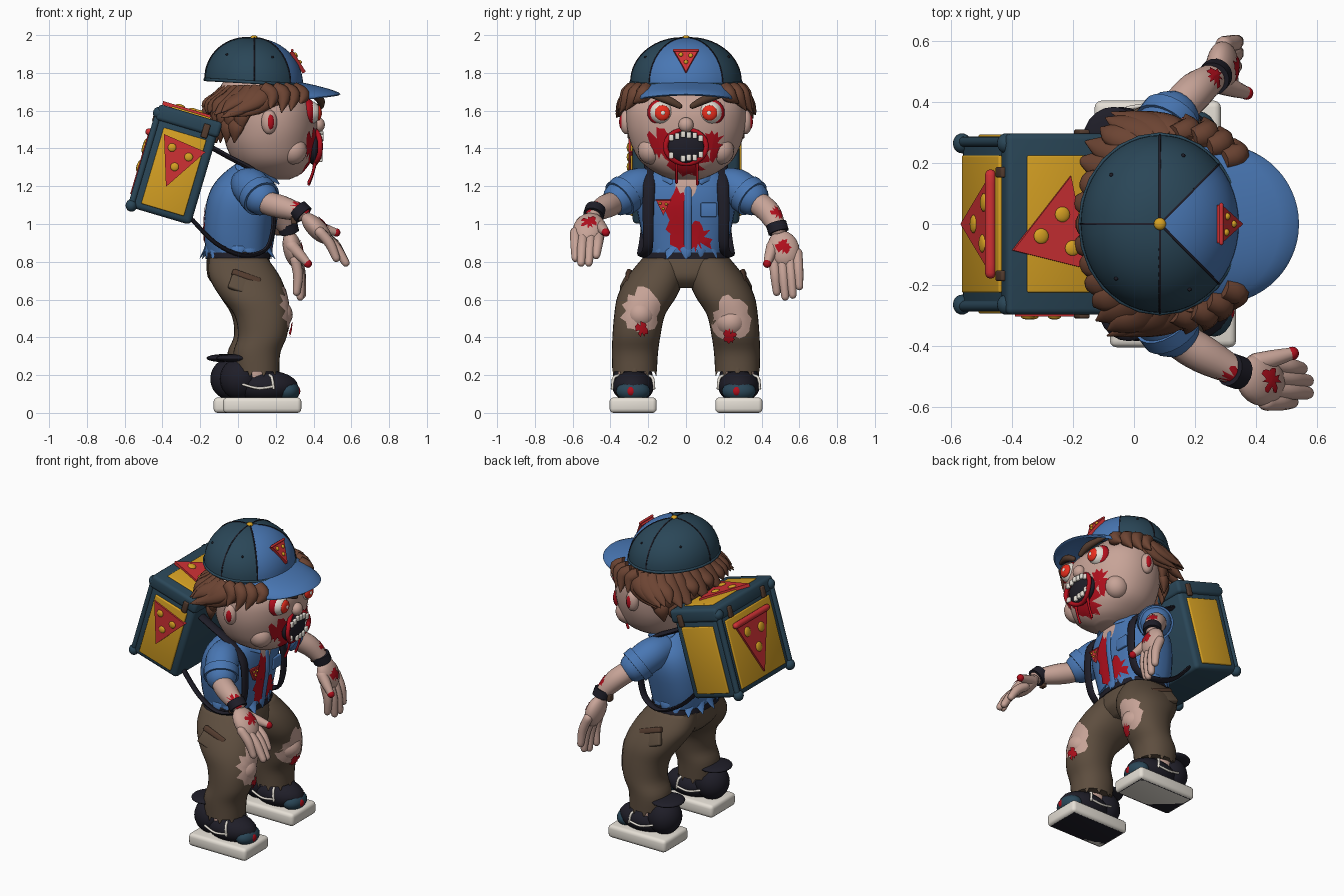
import bpy, bmesh, math, random
from math import sin, cos, pi, radians
from mathutils import Vector as V, Matrix
from mathutils.bvhtree import BVHTree

if "Cube" in bpy.data.objects:
    bpy.data.objects.remove(bpy.data.objects["Cube"])
random.seed(4)
RGB = dict(skin=(198, 162, 150), blue=(74, 118, 178), teal=(46, 72, 88), yellow=(214, 160, 40), hair=(108, 70, 54),
           pants=(94, 79, 65), dark=(36, 35, 44), red=(176, 22, 34), white=(228, 222, 212), pizza=(205, 52, 55),
           eye=(235, 50, 35), brown=(84, 62, 50))
MATS = {}
for k, c in RGB.items():
    MATS[k] = bpy.data.materials.new(k)
    MATS[k].diffuse_color = [(v / 255) ** 2.2 for v in c] + [1]

# ---- helpers ----
def obj(name, bm, mat, ang=40):
    bmesh.ops.recalc_face_normals(bm, faces=bm.faces)
    me = bpy.data.meshes.new(name)
    bm.to_mesh(me); bm.free()
    me.materials.append(MATS[mat])
    me.shade_smooth(); me.set_sharp_from_angle(angle=radians(ang))
    o = bpy.data.objects.new(name, me)
    bpy.context.collection.objects.link(o)
    return o

def ball(name, c, r, mat, R=None, n=20):
    bm = bmesh.new()
    bmesh.ops.create_uvsphere(bm, u_segments=n, v_segments=n // 2 + 2, radius=1,
                              matrix=Matrix.Translation(c) @ (R or Matrix()) @ Matrix.Diagonal((*r, 1)))
    return obj(name, bm, mat, 80)

def box(name, c, s, mat, M=None, bev=0.01):
    bm = bmesh.new()
    bmesh.ops.create_cube(bm, size=1, matrix=Matrix.Translation(c) @ Matrix.Diagonal((*s, 1)))
    bmesh.ops.bevel(bm, geom=bm.edges[:], offset=bev, segments=3, affect='EDGES', profile=0.5)
    if M: bm.transform(M)
    return obj(name, bm, mat)

def skin(name, rings, mat, closed=True, ang=60):
    bm = bmesh.new()
    vs = [[bm.verts.new(p) for p in r] for r in rings]
    n = len(vs[0])
    for a, b in zip(vs, vs[1:]):
        for i in range(n if closed else n - 1):
            bm.faces.new((a[i], a[(i + 1) % n], b[(i + 1) % n], b[i]))
    if closed:
        bm.faces.new(vs[0]); bm.faces.new(vs[-1])
    return obj(name, bm, mat, ang)

def spline(pts, k=4):
    P = [pts[0]] + list(pts) + [pts[-1]]
    out = []
    for a, b, c, d in zip(P, P[1:], P[2:], P[3:]):
        for j in range(k):
            t = j / k
            out.append(tuple(.5 * (2*q + (r-p)*t + (2*p-5*q+4*r-s)*t*t + (3*q-p-3*r+s)*t**3) for p, q, r, s in zip(a, b, c, d)))
    return out + [tuple(pts[-1])]

def loft(name, secs, mat, e=2.0, n=32):  # sections: z, cx, cy, rx, ry
    f = lambda v: math.copysign(abs(v) ** (2 / e), v)
    return skin(name, [[(cx + rx * f(cos(2*pi*i/n)), cy + ry * f(sin(2*pi*i/n)), z) for i in range(n)]
                       for z, cx, cy, rx, ry in spline(secs)], mat)

def tube(name, pts, mat, n=12, flat=1, u0=None, rnd=True, k=4):  # points: x, y, z, radius
    P = [(V(p[:3]), max(p[3], .001)) for p in spline(pts, k)]
    if rnd:
        t0, t1 = (P[0][0] - P[1][0]).normalized(), (P[-1][0] - P[-2][0]).normalized()
        ends = [(.5, .86), (.85, .53), (.98, .15)]
        a, b = P[0], P[-1]
        P = [(a[0] + t0*a[1]*h, a[1]*w) for h, w in ends[::-1]] + P + [(b[0] + t1*b[1]*h, b[1]*w) for h, w in ends]
    u, rings = V(u0) if u0 else None, []
    for i, (p, r) in enumerate(P):
        t = (P[min(i+1, len(P)-1)][0] - P[max(i-1, 0)][0]).normalized()
        u = t.orthogonal() if u is None else u - t * u.dot(t)
        u.normalize()
        w = t.cross(u)
        rings.append([p + u*r*cos(2*pi*j/n) + w*r*flat*sin(2*pi*j/n) for j in range(n)])
    return skin(name, rings, mat)

def patch(name, target, c, d, ru, rv, mat, jag=.5, off=.005, n=22):  # ragged splat projected on a surface
    me = target.data
    tree = BVHTree.FromPolygons([v.co for v in me.vertices], [p.vertices[:] for p in me.polygons])
    d = V(d).normalized()
    u = d.cross(V((0, 0, 1))).normalized(); w = u.cross(d)
    rad = [1 - jag * random.random() * (j % 2 * .6 + .4) for j in range(n)]
    bm, grid = bmesh.new(), []
    for k in range(6):
        row = []
        for j in range(n):
            s, a = (k + .05) / 5 * rad[j], 2*pi*j/n
            hit = tree.ray_cast(V(c) - d*.5 + u*ru*s*cos(a) + w*rv*s*sin(a), d)
            row.append(bm.verts.new(hit[0] - d*off) if hit[0] else None)
        grid.append(row)
    for a, b in zip(grid, grid[1:]):
        for j in range(n):
            q = (a[j], a[(j+1) % n], b[(j+1) % n], b[j])
            if all(q): bm.faces.new(q)
    return obj(name, bm, mat, 60)

def frame(c, nrm, up):
    nrm = V(nrm).normalized(); x = V(up).cross(nrm).normalized(); y = nrm.cross(x)
    return Matrix.Translation(c) @ Matrix((x, y, nrm)).transposed().to_4x4()

def pizza(name, M, s, crust=True):  # slice with apex down, round toppings
    T = [(-.5*s, .45*s), (.5*s, .45*s), (0, -.6*s)]
    skin(name + "_slice", [[M @ V((x, y, z)) for x, y in T] for z in (-.01, .01)], "pizza", ang=20)
    if crust:
        tube(name + "_crust", [tuple(M @ V((x*s, .47*s, .008))) + (.06*s,) for x in (-.5, 0, .5)], "pizza")
    for x, y in ((-.22, .25), (.2, .2), (0, -.12)):
        ball(name + "_topping", M @ V((x*s, y*s, .01)), (.095*s, .095*s, .01), "yellow", M.to_3x3().to_4x4(), 14)

# ---- torso ----
shirt = loft("shirt", [(.83, 0, 0, .165, .205), (.95, 0, 0, .18, .235), (1.1, .015, 0, .185, .262), (1.2, .03, 0, .165, .25),
                       (1.27, .05, 0, .125, .19), (1.32, .07, 0, .08, .11)], "blue", 2.6)
loft("hips", [(.66, .01, 0, .12, .12), (.72, .01, 0, .17, .22), (.82, 0, 0, .165, .225), (.87, 0, 0, .15, .2)], "pants", 2.4)
loft("belt", [(.815, 0, 0, .172, .232), (.85, 0, 0, .172, .222)], "dark", 2.4)
tube("neck", [(.06, 0, 1.2, .09), (.13, 0, 1.34, .09)], "skin")
for i in range(16):
    a = 2*pi*i/16
    x, y, r = .16*cos(a), .2*sin(a), random.uniform(1.05, 1.35)
    tube("shirt_tatter", [(x, y, .9, .04), (x*1.1, y*1.1, .86, .03), (x*r, y*r, .815, .003)], "blue", 8, .25, (-y, x, 0), False, 2)
patch("shirt_opening", shirt, (.3, 0, 1.22), (-1, 0, -.1), .06, .08, "skin", .1)
patch("shirt_blood", shirt, (.3, -.04, 1.02), (-1, 0, 0), .075, .19, "red", .6, .007)
patch("shirt_blood_low", shirt, (.3, .06, .92), (-1, 0, 0), .09, .1, "red", .8, .006)
patch("shirt_blood_back", shirt, (-.3, -.1, 1.0), (1, .5, 0), .08, .12, "red", .7)
tube("placket", [(.2, .01, 1.18, .02), (.207, .01, 1.08, .02), (.188, .01, .95, .02), (.17, .01, .84, .02)], "blue", 8, .4, (0, 1, 0))
box("pocket", (.192, .12, 1.075), (.02, .085, .075), "blue", bev=.006)
pizza("badge", frame((.2, -.12, 1.09), (1, 0, 0), (0, 0, 1)), .075)

# ---- head ----
head = loft("head", [(1.235, .2, 0, .07, .07), (1.265, .19, 0, .14, .15), (1.33, .18, 0, .2, .24), (1.42, .17, 0, .235, .29),
                     (1.52, .17, 0, .25, .315), (1.62, .16, 0, .25, .315), (1.7, .12, 0, .225, .29), (1.78, .1, 0, .16, .2)], "skin", 2.15, 40)
ball("nose", (.425, 0, 1.525), (.035, .04, .04), "skin")
ball("mouth", (.4, 0, 1.41), (.045, .11, .095), "dark")
tube("lips", [(.435 - .03*abs(sin(a))**3, .108*cos(a), 1.41 + .09*sin(a), .014) for a in [2*pi*i/16 for i in range(17)]], "red", 8, k=2)
for i in range(6):
    y = (i - 2.5) * .031
    dz = 3*y*y
    box("upper_tooth", (.443, y, 1.475 - dz - .004*(i % 2)), (.02, .026, .034), "white", bev=.006)
    if i != 1: box("lower_tooth", (.437, y, 1.345 + dz + .005*(i % 2)), (.02, .025, .034), "white", bev=.006)
patch("chin_blood", head, (.5, 0, 1.33), (-1, 0, 0), .13, .085, "red", .6)
for y, l in ((-.05, .1), (.06, .11)):
    tube("blood_drip", [(.41, y, 1.33, .01), (.395, y, 1.33 - l*.6, .007), (.375, y, 1.31 - l*.9, .008)], "red", 8)
for s in (-1, 1):
    patch("cheek_blood", head, (.45, s*.16, 1.42), (-1, -s*.3, 0), .085, .1, "red", .75, .006)
    ball("cheek", (.29, s*.185, 1.39), (.075, .07, .075), "skin")
    ball("eye_socket", (.37, s*.13, 1.59), (.045, .075, .072), "red")
    ball("eyeball", (.378, s*.13, 1.59), (.06, .063, .062), "white")
    ball("iris", (.425, s*.125, 1.588), (.018, .041, .041), "eye")
    ball("pupil", (.44, s*.122, 1.588), (.006, .012, .012), "white")
    tube("brow", [(.44, s*.035, 1.625, .016), (.435, s*.1, 1.658, .022), (.395, s*.2, 1.685, .012)], "brown")
    ball("ear", (.165, s*.315, 1.54), (.042, .035, .065), "skin")
    ball("ear_inner", (.172, s*.338, 1.54), (.02, .016, .04), "red")

# ---- hair ----
ball("hair_base", (.095, 0, 1.62), (.235, .315, .17), "hair", n=32)
for i in range(21):  # spiky ring swept backwards
    a = radians(62 + i * 236 / 20)
    x, y, j = cos(a), sin(a), random.uniform(-.02, .02)
    tube("hair_lock", [(.13 + .2*x, .28*y, 1.72, .04), (.1 + .215*x, .32*y, 1.67, .052),
                       (.03 + .2*x, .345*y, 1.62 + j, .04), (-.06 + .13*x + j, .37*y, 1.575 + j, .003)], "hair", 10, .6, (-y, x, 0), False)
for row in range(2):
    for i in range(9):
        a = radians(115 + row*8 + i * (130 - row*16) / 8)
        x, y = cos(a), sin(a)
        tube("nape_lock", [(.13 + .22*x, .29*y, 1.63 - .06*row, .04), (.12 + .24*x, .315*y, 1.57 - .06*row, .048),
                           (.1 + .22*x, .3*y, 1.48 - .05*row, .004)], "hair", 10, .6, (-y, x, 0), False)
for s in (-1, 1):
    for x, y, l in ((.29, .27, .1), (.34, .23, .06), (.24, .3, .11), (.18, .31, .09)):
        tube("temple_lock", [(x - .05, s*(y - .02), 1.72, .035), (x, s*y, 1.68, .042), (x - .01, s*(y + .05), 1.7 - l, .003)], "hair", 10, rnd=False)

# ---- cap ----
def dome(a, t, g=1):
    return (.085 + g*.26*cos(a)*cos(t), g*.292*sin(a)*cos(t), 1.735 + .015*(1 - cos(a))*cos(t) + g*.25*sin(t))
for k, (a0, a1) in enumerate(((-42, 42), (42, 90), (90, 180), (180, 270), (270, 318))):
    skin("cap_panel", [[dome(radians(a0 + (a1-a0)*i/12), t*pi/2/14) for i in range(13)] for t in range(14)] +
         [[dome(radians(a0 + (a1-a0)*i/12), pi/2 - .01) for i in range(13)]], "teal" if k else "blue", False)
    tube("cap_seam", [dome(radians(a1), t*pi/16, 1.002) + (.004,) for t in range(9)], "dark", 6, k=2)
    if k: ball("cap_eyelet", dome(radians((a0+a1)/2 + 3), .6), (.007,)*3, "dark", n=8)
tube("cap_rim", [dome(2*pi*i/24, 0) + (.009,) for i in range(25)], "teal", 8, k=1)
ball("cap_button", (.085, 0, 1.985), (.02, .02, .014), "yellow")
def brim(u, i, dz):
    a = radians(-88 + 176*i/28)
    p = V(dome(a*.72, 0, .97)).lerp(V((.28 + .262*cos(a), .262*sin(a), 0)), u)
    return (p.x, p.y, 1.75 - .055*u - .55*p.y**2*(.3 + .3*u) + dz)
skin("cap_brim", [[brim(u, i, d) for i in range(29)] for u, d in
                  ((0, 0), (.35, .004), (.7, .004), (.95, 0), (1, -.008), (.95, -.018), (.6, -.016), (0, -.02))], "blue", False)
pizza("cap_emblem", frame((.311, 0, 1.865), (.85, 0, .53), (0, 0, 1)), .125)

# ---- delivery backpack ----
B = Matrix.Translation((-.33, 0, 1.31)) @ Matrix.Rotation(radians(16.5), 4, 'Y')
up, fwd = (B.to_3x3() @ V((0, 0, 1))), (B.to_3x3() @ V((1, 0, 0)))
box("bag_body", (0, 0, -.02), (.33, .565, .52), "teal", B, .025)
box("bag_lid", (0, 0, .245), (.35, .595, .085), "teal", B, .02)
box("bag_lid_panel", (0, 0, .286), (.215, .45, .02), "yellow", B, .006)
box("bag_back_panel", (-.165, 0, -.03), (.02, .45, .43), "yellow", B, .006)
pizza("back_pizza", frame(B @ V((-.178, 0, -.02)), -fwd, up), .32)
pizza("lid_pizza", frame(B @ V((0, 0, .298)), up, (-.25, -1, 0)), .27, False)
box("bag_handle", (.13, 0, .3), (.02, .17, .03), "dark", B, .008)
for s in (-1, 1):
    box("bag_side_panel", (0, s*.284, -.035), (.235, .02, .42), "yellow", B, .006)
    if s < 0: pizza("side_pizza", frame(B @ V((0, s*.294, .02)), (0, s, 0), up + fwd*.12), .24, False)
    box("bag_clasp", (.1, s*.3, .22), (.035, .02, .075), "brown", B, .006)
    box("bag_buckle", (-.178, s*.17, .225), (.02, .035, .07), "brown", B, .006)
    for z in (-.27, .24):
        ball("bag_corner", B @ V((-.165, s*.265, z)), (.03, .033, .033), "teal")
    tube("bag_edge", [tuple(B @ V((-.165, s*.27, z))) + (.018,) for z in (-.27, 0, .24)], "teal", 10)
    tube("strap", [(-.13, s*.19, 1.4, .032), (-.04, s*.19, 1.35, .032), (.08, s*.19, 1.285, .032), (.17, s*.195, 1.2, .032), (.19, s*.2, 1.08, .03),
                   (.182, s*.2, .95, .028), (.14, s*.205, .86, .026), (.02, s*.235, .835, .024), (-.12, s*.225, .9, .024), (-.24, s*.21, 1.02, .024)],
         "dark", 10, .45, (0, 1, 0))
    # collar flap
    tube("collar", [(.03, s*.13, 1.3, .045), (.13, s*.12, 1.28, .05), (.21, s*.08, 1.22, .012)], "blue", 8, .3, (0, s, -.8))

# ---- arms and hands ----
def arm(s, elbow, fore, W, K, tips, thumb):
    tube("sleeve", [(.04, s*.17, 1.21, .085), (.07, s*.26, 1.195, .1), (.12, s*.345, 1.14, .095)], "blue", 20)
    tube("sleeve_cuff", [(.1, s*.315, 1.163, .106), (.125, s*.352, 1.133, .104)], "blue", 20, rnd=False)
    f = tube("forearm", [(.08, s*.28, 1.19, .06), elbow + (.062,), fore + (.062,), W + (.045,)], "skin", 16)
    W, K = V(W), V(K)
    d = (K - W).normalized(); lat = (V((0, 1, 0)) - d*d.y).normalized(); nrm = lat.cross(d)
    if nrm.x < 0: nrm = -nrm
    tube("wristband", [tuple(W + d*h) + (.055,) for h in (-.03, .02)], "dark", 18, rnd=False)
    box("watch", W - nrm*.055, (.03, .04, .045), "brown", bev=.006)
    R = Matrix((d, lat, d.cross(lat))).transposed().to_4x4()
    palm = ball("palm", W.lerp(K, .62), ((K - W).length*.55, .084, .05), "skin", R)
    patch("palm_blood", palm, W.lerp(K, .62), -nrm, .05, .05, "red", .75)
    for i, t in enumerate(tips):
        b = K + lat*(i - 1.5)*.043 - d*.03
        m = b.lerp(V(t), .5) + nrm*.012
        tube("finger", [tuple(b) + (.028,), tuple(m) + (.027,), tuple(t) + (.021,)], "skin", 12)
    b = W.lerp(K, .45) - lat*s*.05
    tube("thumb", [tuple(b) + (.034,), tuple(b.lerp(V(thumb), .55)) + (.028,), thumb + (.02,)], "skin", 12)
    ball("bloody_thumb_tip", V(thumb), (.022,)*3, "red")
    patch("arm_blood", f, fore, (-.8, -s*.6, 0), .04, .04, "red", .7)
arm(-1, (.14, -.37, 1.12), (.23, -.43, 1.09), (.335, -.485, 1.06), (.465, -.53, .925),
    [(.52, -.585, .82), (.57, -.555, .795), (.57, -.515, .795), (.55, -.475, .835)], (.52, -.425, .955))
arm(1, (.14, .37, 1.12), (.205, .44, 1.06), (.265, .485, .975), (.305, .535, .8),
    [(.31, .48, .64), (.33, .525, .615), (.34, .565, .625), (.34, .6, .67)], (.37, .43, .79))

# ---- legs and shoes ----
for s in (-1, 1):
    q = -.03 if s > 0 else 0
    leg = loft("trouser_leg", [(.22, .1 + q, s*.272, .118, .118), (.32, .1 + q, s*.27, .125, .122), (.41, .13 + q*.7, s*.262, .13, .127),
                               (.52, .125 + q*.5, s*.245, .145, .135), (.62, .08, s*.205, .178, .157), (.72, .035, s*.16, .188, .15), (.82, 0, s*.12, .155, .11)], "pants", 2.2)
    zk = .52 if s < 0 else .48
    patch("knee_hole", leg, (.3, s*.24, zk + .02), (-1, 0, 0), .115, .13, "skin", .35)
    ball("knee", (.19 + q*.5, s*.24, zk), (.1, .088, .085), "skin")
    patch("knee_blood", leg, (.3, s*.235, zk - .075), (-1, 0, 0), .04, .05, "red", .7, .02)
    P = Matrix.Translation((.03, s*.317, .68)) @ Matrix.Rotation(.35, 4, 'Y') @ Matrix.Rotation(s*.45, 4, 'X')
    box("cargo_pocket", (0, 0, 0), (.15, .03, .1), "pants", P)
    box("pocket_flap", (0, 0, .045), (.16, .04, .035), "brown", P)
    for i in range(10):
        a = 2*pi*i/10
        x, y = cos(a), sin(a)
        tube("hem_tatter", [(.1 + q + .108*x, s*.272 + .108*y, .26, .032), (.1 + q + .12*x, s*.272 + .12*y, .195, .003)], "pants", 8, .3, (-y, x, 0), False, 2)
    f = .128 if s < 0 else .078   # foot centre
    y = s * .28
    tube("ankle", [(f - .04, y, .15, .08), (f - .03, y, .28, .08)], "skin", 16)
    box("sole", (f, y, .041), (.415, .25, .082), "white", bev=.022)
    box("tread", (f, y, .004), (.38, .215, .008), "dark", bev=.002)
    ball("shoe_heel", (f - .12, y, .18), (.105, .105, .11), "dark")
    ball("shoe_body", (f + .02, y, .14), (.17, .11, .085), "dark")
    tube("shoe_tongue", [(f + .06, y, .17, .06), (f + .01, y, .24, .06)], "dark", flat=.6, u0=(0, 1, 0))
    ball("shoe_collar", (f - .145, y, .29), (.1, .105, .022), "dark")
    ball("toe_cap", (f + .135, y, .115), (.065, .09, .055), "teal")
    ball("toe_blood", (f + .18, y - .01, .115), (.022, .03, .028), "red")
    for t in (-1, 1):
        tube("shoe_stripe", [(f - .1, y + t*.1, .15, .007), (f - .02, y + t*.112, .13, .007), (f + .06, y + t*.108, .14, .007)], "white", 8)
        tube("lace_loop", [(f + .03, y + t*.05, .2, .007), (f + .05, y + t*.1, .19, .008), (f + .06, y + t*.11, .13, .007)], "white", 8)
    for i in range(3):
        tube("lace", [(f + .03 + i*.03, y - .055, .2 - i*.012, .006), (f + .04 + i*.03, y, .225 - i*.015, .006), (f + .03 + i*.03, y + .055, .2 - i*.012, .006)], "white", 6)

for m in bpy.data.materials:
    if m.users and not m.is_grease_pencil:
        m.use_nodes = True
        m.node_tree.nodes["Principled BSDF"].inputs["Base Color"].default_value = m.diffuse_color
